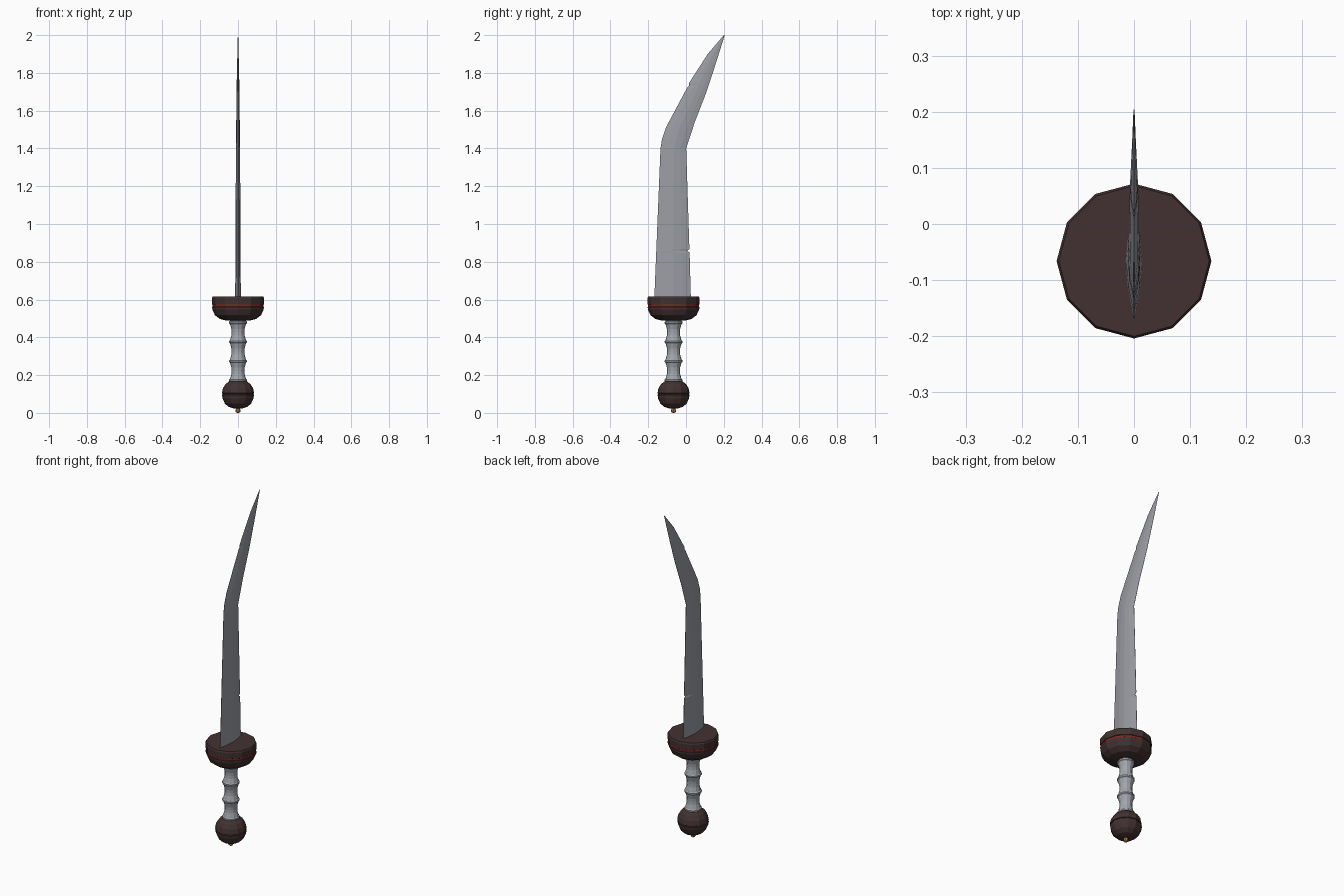
import bpy, bmesh, math

cube = bpy.data.objects.get("Cube")
if cube:
    bpy.data.objects.remove(cube)

AXIS_Y = -0.066


def material(name, r, g, b):
    m = bpy.data.materials.new(name)
    m.use_nodes = True
    m.diffuse_color = (r, g, b, 1)
    m.node_tree.nodes["Principled BSDF"].inputs["Base Color"].default_value = (r, g, b, 1)
    return m


steel = material("blade steel", 0.33, 0.34, 0.37)
silver = material("grip silver", 0.36, 0.38, 0.41)
wood = material("dark wood", 0.055, 0.031, 0.031)
red = material("red stripe", 0.24, 0.02, 0.015)
brass = material("brass", 0.45, 0.26, 0.1)


def finish(bm, name, mats):
    bmesh.ops.recalc_face_normals(bm, faces=bm.faces)
    mesh = bpy.data.meshes.new(name)
    bm.to_mesh(mesh)
    bm.free()
    for m in mats:
        mesh.materials.append(m)
    obj = bpy.data.objects.new(name, mesh)
    bpy.context.collection.objects.link(obj)
    return obj


def skin(bm, rings):
    """Bridge successive vertex rings and cap both ends."""
    n = len(rings[0])
    for a, b in zip(rings, rings[1:]):
        for i in range(n):
            j = (i + 1) % n
            bm.faces.new((a[i], a[j], b[j], b[i]))
    bm.faces.new(rings[0])
    bm.faces.new(rings[-1])


def lathe(name, profile, mats, sides=12):
    """Turn (radius, z) points around the handle axis."""
    bm = bmesh.new()
    turns = [2 * math.pi * i / sides for i in range(sides)]
    skin(bm, [[bm.verts.new((r * math.cos(t), AXIS_Y + r * math.sin(t), z)) for t in turns]
              for r, z in profile])
    return finish(bm, name, mats)


# Guard: rounded bowl with a red stripe set in a groove
guard = lathe("guard", [(0.06, 0.488), (0.095, 0.497), (0.122, 0.517), (0.136, 0.548),
                        (0.137, 0.561), (0.134, 0.563), (0.134, 0.573), (0.137, 0.575),
                        (0.138, 0.608), (0.134, 0.616)], [wood, red])
for f in guard.data.polygons:
    if 0.564 < f.center.z < 0.572:
        f.material_index = 1

# Grip: waisted sections between raised rings
ring_z = [0.172, 0.274, 0.376, 0.478]
grip_profile = [(0.04, 0.16)]
for i, z in enumerate(ring_z):
    grip_profile += [(0.042, z - 0.009), (0.047, z - 0.004), (0.047, z + 0.004), (0.042, z + 0.009)]
    if i < 3:
        grip_profile += [(0.035, z + 0.034), (0.034, z + 0.051), (0.035, z + 0.068)]
grip_profile.append((0.042, 0.495))
grip = lathe("grip", grip_profile, [silver])

# Pommel: squat ball with a groove around the middle
lathe("pommel", [(0.025, 0.024), (0.05, 0.032), (0.07, 0.05), (0.081, 0.075), (0.085, 0.096),
                 (0.081, 0.098), (0.081, 0.102), (0.085, 0.104), (0.08, 0.13),
                 (0.066, 0.153), (0.045, 0.168)], [wood])
lathe("pommel_rivet", [(0.005, 0), (0.012, 0.005), (0.013, 0.014), (0.008, 0.03)], [brass], 8)


# Blade: spine and cutting edge outlines as (y, z)
spine = [(-0.168, 0.6), (-0.135, 1.4), (-0.127, 1.45), (-0.107, 1.51), (0.008, 1.725),
         (0.017, 1.732), (0.015, 1.745), (0.115, 1.9), (0.2, 2.0)]
edge = [(0.026, 0.6), (0.019, 0.85), (0.007, 0.858), (0.018, 0.868), (0.001, 1.4),
        (0.045, 1.535), (0.105, 1.69), (0.158, 1.85), (0.205, 2.0)]


def at_height(line, z):
    for (y0, z0), (y1, z1) in zip(line, line[1:]):
        if z <= z1:
            return y0 + (y1 - y0) * (z - z0) / (z1 - z0)
    return line[-1][0]


# (position across the width, share of the half thickness)
section = [(0, 0.05), (0.28, 0.75), (0.52, 1), (0.76, 0.7), (1, 0.05)]
thickness = [(0.015, 0.6), (0.011, 1.4), (0.007, 1.75), (0.001, 2.0)]
bm = bmesh.new()
rings = []
for z in sorted({p[1] for p in spine + edge}):
    a, b, t = (at_height(line, z) for line in (spine, edge, thickness))
    points = [(t * h, a + (b - a) * u) for u, h in section]
    points += [(-x, y) for x, y in reversed(points)]
    rings.append([bm.verts.new((x, y, z)) for x, y in points])
skin(bm, rings)
finish(bm, "blade", [steel])
